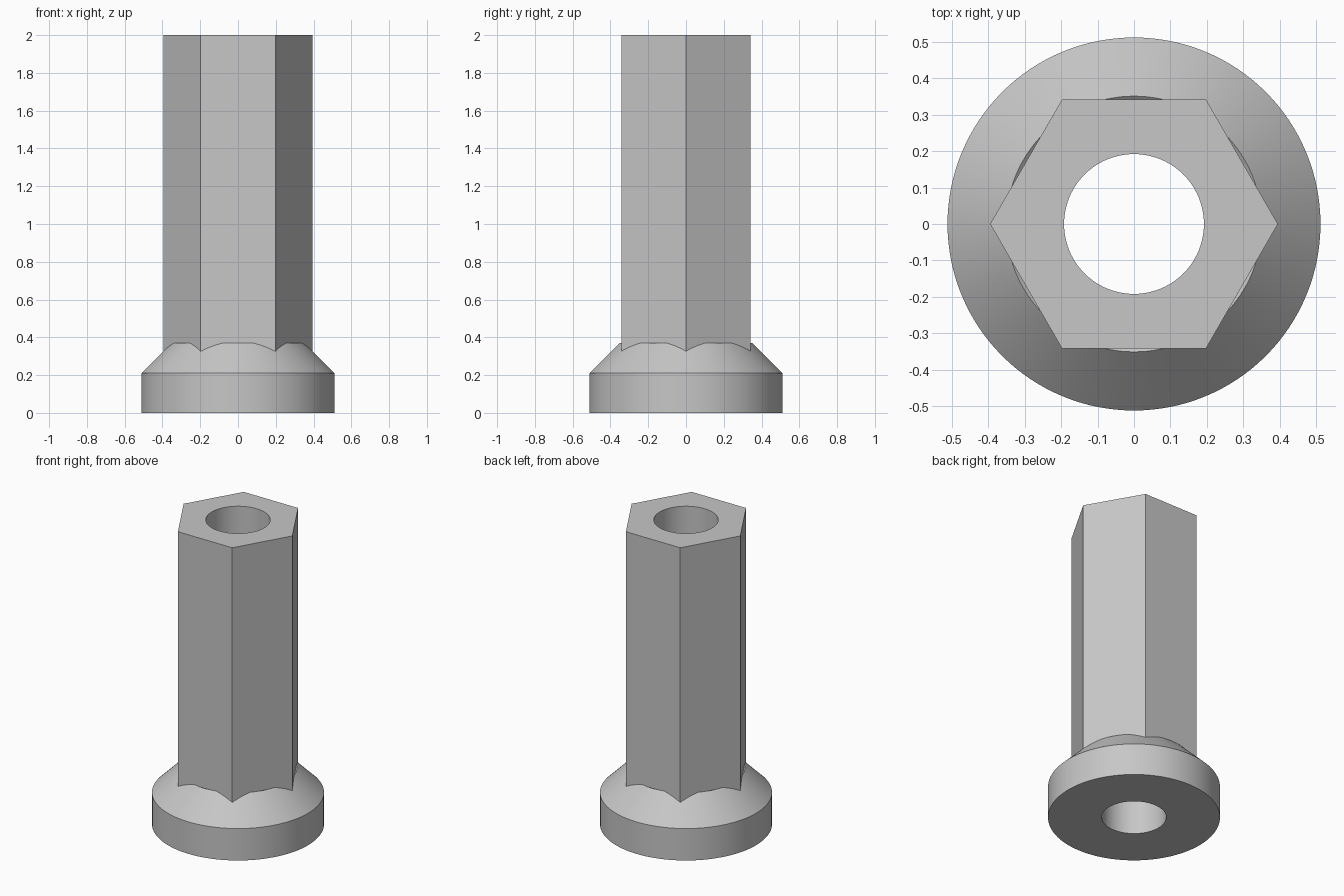
import bpy, bmesh, math

if "Cube" in bpy.data.objects:
    bpy.data.objects.remove(bpy.data.objects["Cube"], do_unlink=True)

# Single plain grey finish
grey = bpy.data.materials.new("plain_grey")
grey.use_nodes = True
colour = (0.57, 0.57, 0.57, 1.0)
grey.diffuse_color = colour
grey.node_tree.nodes["Principled BSDF"].inputs["Base Color"].default_value = colour


def lathe(name, profile, sides):
    """Closed solid from (radius, z) rings, capped at both ends."""
    bm = bmesh.new()
    rings = []
    for r, z in profile:
        angles = [2 * math.pi * i / sides for i in range(sides)]
        rings.append([bm.verts.new((r * math.cos(a), r * math.sin(a), z)) for a in angles])
    for low, high in zip(rings, rings[1:]):
        for i in range(sides):
            j = (i + 1) % sides
            bm.faces.new((low[i], low[j], high[j], high[i]))
    bm.faces.new(rings[0][::-1])
    bm.faces.new(rings[-1])
    mesh = bpy.data.meshes.new(name)
    bm.to_mesh(mesh)
    bm.free()
    mesh.materials.append(grey)
    obj = bpy.data.objects.new(name, mesh)
    bpy.context.collection.objects.link(obj)
    return obj


def combine(target, tool, operation):
    """Apply a boolean and remove the tool."""
    mod = target.modifiers.new(operation.title(), "BOOLEAN")
    mod.operation = operation
    mod.solver = "EXACT"
    mod.object = tool
    bpy.context.view_layer.objects.active = target
    bpy.ops.object.modifier_apply(modifier=mod.name)
    bpy.data.objects.remove(tool, do_unlink=True)


# Round flange with a chamfer rising to a thin lip around the shaft
flange = lathe("flange", [(0.512, 0), (0.512, 0.21), (0.351, 0.37), (0.33, 0.352)], 128)

# Hexagonal shaft with a point on each side
sleeve = lathe("hex_flanged_sleeve", [(0.395, 0.1), (0.395, 2.0)], 6)
combine(sleeve, flange, "UNION")

# Through bore
bore = lathe("bore_cutter", [(0.192, -0.1), (0.192, 2.1)], 96)
bore.hide_render = True
combine(sleeve, bore, "DIFFERENCE")

bpy.ops.object.select_all(action="DESELECT")
sleeve.select_set(True)
bpy.context.view_layer.objects.active = sleeve
bpy.ops.object.shade_smooth_by_angle(angle=math.radians(30))
